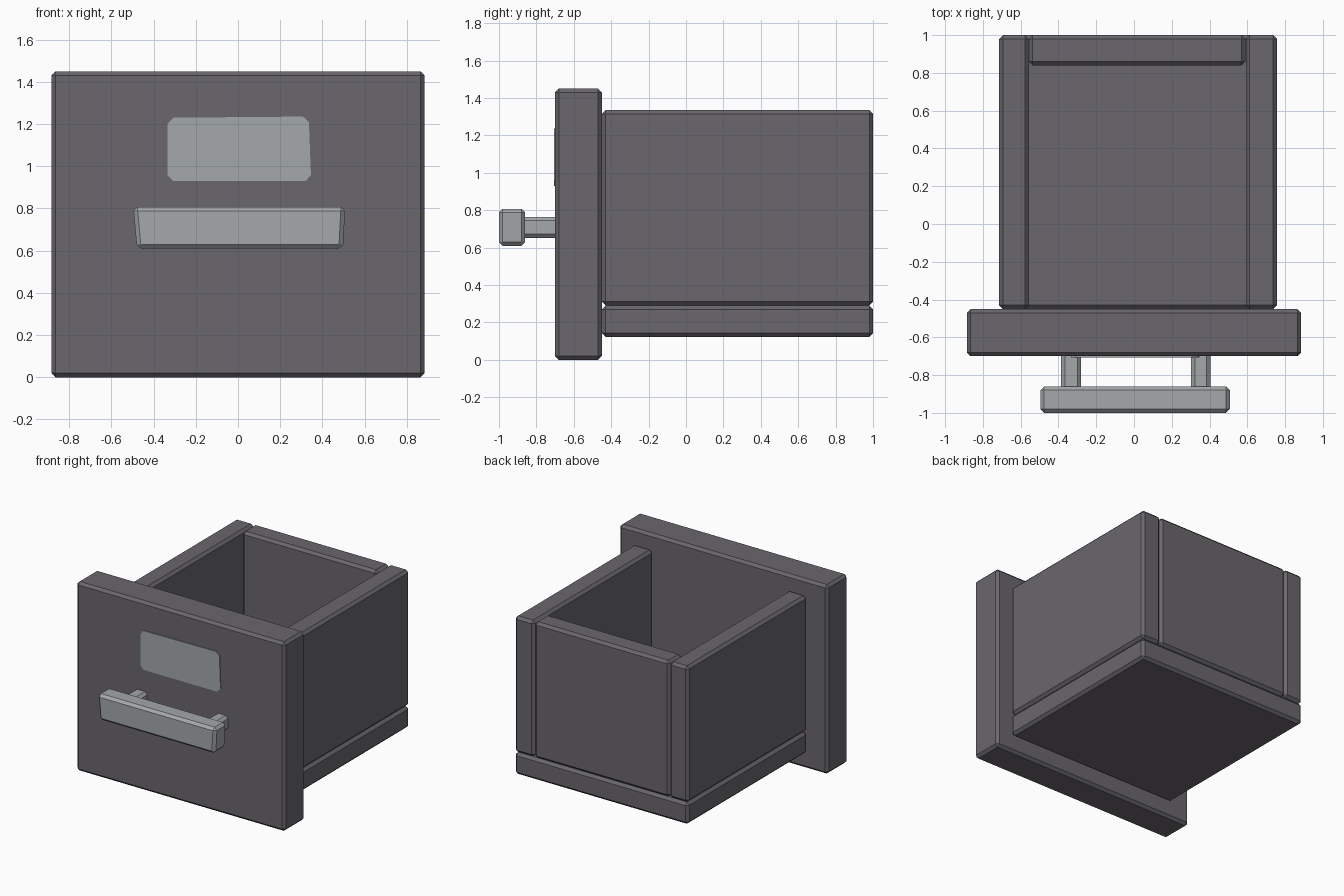
import bpy, bmesh

if "Cube" in bpy.data.objects:
    bpy.data.objects.remove(bpy.data.objects["Cube"])


def material(name, rgb):
    m = bpy.data.materials.new(name)
    m.diffuse_color = (*rgb, 1.0)
    m.use_nodes = True
    m.node_tree.nodes["Principled BSDF"].inputs["Base Color"].default_value = m.diffuse_color
    return m


DARK = material("dark_grey", (0.143, 0.135, 0.150))
LIGHT = material("light_grey", (0.370, 0.392, 0.402))


def board(name, x, y, z, mat, bevel=0.02, tweak=None, along=None):
    """Chamfered box from x, y, z ranges. tweak(co) nudges corners;
    along limits the chamfer to the edges running along one axis."""
    bm = bmesh.new()
    bmesh.ops.create_cube(bm, size=1)
    for v in bm.verts:
        v.co = [lo + (c + 0.5) * (hi - lo) for c, (lo, hi) in zip(v.co, (x, y, z))]
    edges = [e for e in bm.edges if along is None or
             max(range(3), key=lambda i: abs(e.verts[0].co[i] - e.verts[1].co[i])) == along]
    if tweak:
        for v in bm.verts:
            tweak(v.co)
    bmesh.ops.bevel(bm, geom=edges, offset=bevel, segments=1, affect='EDGES')
    bmesh.ops.recalc_face_normals(bm, faces=bm.faces)
    me = bpy.data.meshes.new(name)
    bm.to_mesh(me)
    bm.free()
    me.materials.append(mat)
    ob = bpy.data.objects.new(name, me)
    bpy.context.collection.objects.link(ob)
    return ob


# Drawer box
depth, wall_z = (-0.45, 1.0), (0.292, 1.335)
board("floor", (-0.714, 0.757), depth, (0.123, 0.29), DARK)
board("left_wall", (-0.714, -0.557), depth, wall_z, DARK)
board("right_wall", (0.592, 0.757), depth, wall_z, DARK)
board("back_wall", (-0.557, 0.590), (0.84, 1.0), wall_z, DARK)

# Front panel
board("front_panel", (-0.885, 0.885), (-0.70, -0.45), (0.0, 1.45), DARK)


# Handle: bar slightly narrower at the bottom, on two posts
def narrow_bottom(co):
    if co.z < 0.7:
        co.x += 0.018 if co.x < 0 else -0.01


board("handle_bar", (-0.497, 0.508), (-1.0, -0.86), (0.61, 0.808), LIGHT, tweak=narrow_bottom)
for side, x in (("left", (-0.386, -0.28)), ("right", (0.302, 0.404))):
    board(side + "_handle_post", x, (-0.87, -0.69), (0.652, 0.764), LIGHT, along=1)


# Label plate: thin, slightly skewed on the right
def skew_right(co):
    if co.x > 0:
        if co.z < 1.0:
            co.x += 0.012
        else:
            co.z += 0.006


board("label_plate", (-0.333, 0.335), (-0.706, -0.699), (0.93, 1.23), LIGHT,
      bevel=0.027, tweak=skew_right, along=1)
